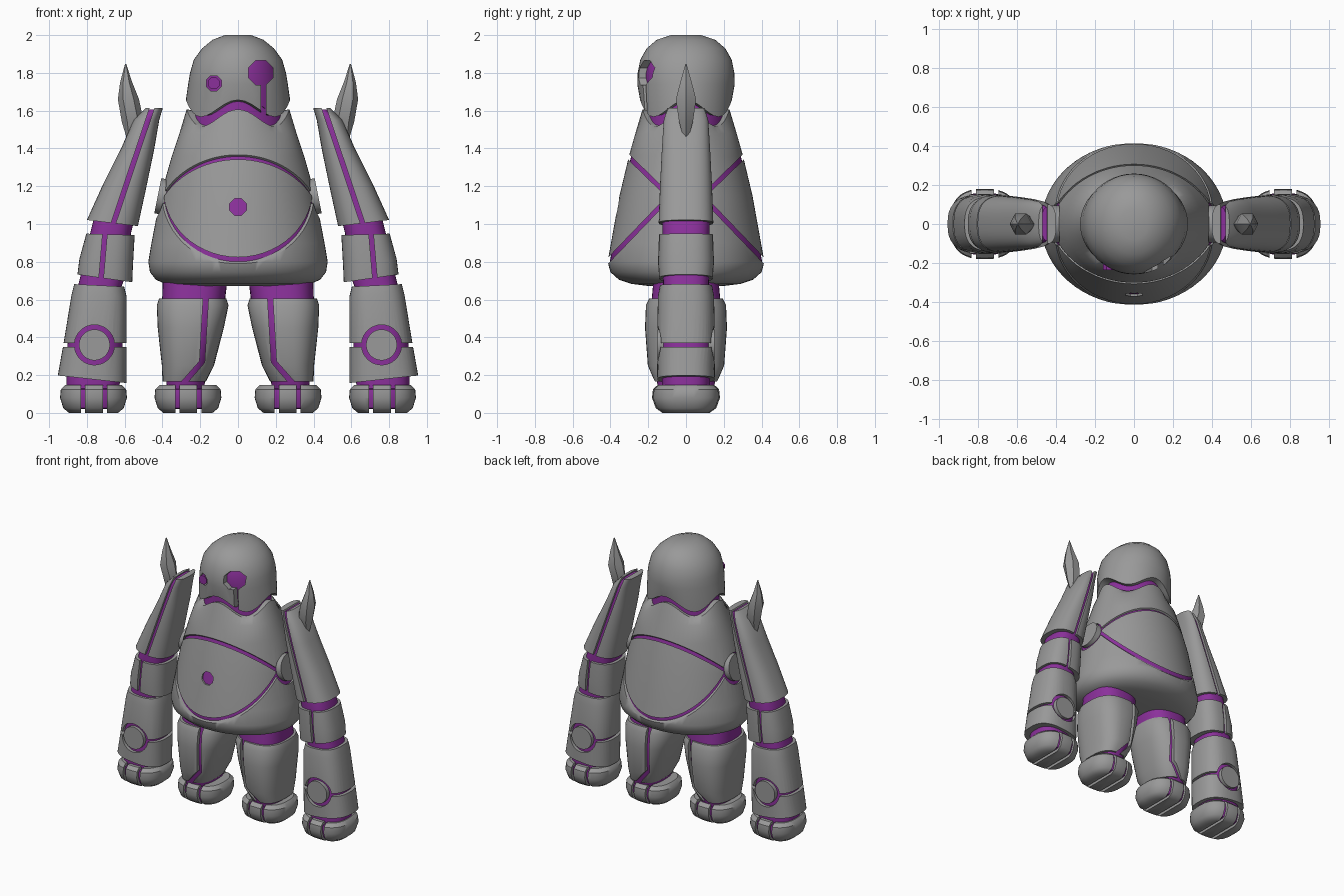
import bpy, bmesh, math
from mathutils import Matrix, Vector

cube = bpy.data.objects.get("Cube")
if cube:
    bpy.data.objects.remove(cube, do_unlink=True)


def material(name, rgb):
    m = bpy.data.materials.new(name)
    m.use_nodes = True
    m.diffuse_color = (*rgb, 1)
    m.node_tree.nodes["Principled BSDF"].inputs["Base Color"].default_value = (*rgb, 1)
    return m


GREY = material("stone grey", (0.32, 0.32, 0.32))
PURPLE = material("glow purple", (0.26, 0.03, 0.33))


def finish(name, bm, mat):
    bmesh.ops.recalc_face_normals(bm, faces=bm.faces)
    me = bpy.data.meshes.new(name)
    bm.to_mesh(me)
    bm.free()
    if mat:
        me.materials.append(mat)
    ob = bpy.data.objects.new(name, me)
    bpy.context.collection.objects.link(ob)
    ob.hide_render = mat is None
    return ob


def loft(name, rings, mat, n=40, power=2.0, wave=None):
    """Skin rings of (centre x, z, radius x, radius y, slope); wave lifts one ring in four lobes."""
    bm = bmesh.new()
    loops = []
    for i, (cx, z, rx, ry, *slope) in enumerate(rings):
        loop = []
        for k in range(n):
            a = math.tau * k / n
            c, s = math.cos(a), math.sin(a)
            x = rx * math.copysign(abs(c) ** (2 / power), c)
            y = ry * math.copysign(abs(s) ** (2 / power), s)
            dz = slope[0] * x if slope else 0
            if i == wave:
                dz += 0.045 * math.cos(4 * a)
            loop.append(bm.verts.new((cx + x, y, z + dz)))
        loops.append(loop)
    for lo, hi in zip(loops, loops[1:]):
        for k in range(n):
            j = (k + 1) % n
            bm.faces.new((lo[k], lo[j], hi[j], hi[k]))
    for loop, ring in ((loops[0], rings[0]), (loops[-1], rings[-1])):
        mid = bm.verts.new((ring[0], 0, ring[1]))
        for k in range(n):
            bm.faces.new((loop[k], loop[(k + 1) % n], mid))
    return finish(name, bm, mat)


def shrink(rings, d):
    out = [[r[0], r[1], r[2] - d, r[3] - d, *r[4:]] for r in rings]
    out[0][1] += d
    out[-1][1] -= d
    return out


def drum(name, centre, axis, r, depth, mat=None, n=32):
    bm = bmesh.new()
    rot = Vector(axis).to_track_quat('Z', 'Y').to_matrix().to_4x4()
    m = Matrix.Translation(centre) @ rot @ Matrix.Rotation(math.pi / n, 4, 'Z')
    bmesh.ops.create_cone(bm, cap_ends=True, segments=n, radius1=r, radius2=r, depth=depth, matrix=m)
    return finish(name, bm, mat)


def prism(outline, side=False):
    """Cutter: an xz outline pushed along y, or a yz outline pushed along x."""
    bm = bmesh.new()
    ends = [[bm.verts.new((d, u, v) if side else (u, d, v)) for u, v in outline]
            for d in (-0.75, 0.75)]
    for end in ends:
        bm.faces.new(end)
    for k in range(len(outline)):
        bm.faces.new((ends[0][k - 1], ends[0][k], ends[1][k], ends[1][k - 1]))
    return finish("groove_cutter", bm, None)


def groove(*path, t=0.022, side=False):
    pts = [Vector(p) for p in path]
    left, right = [], []
    for i, p in enumerate(pts):
        d = (pts[min(i + 1, len(pts) - 1)] - pts[max(i - 1, 0)]).normalized()
        off = Vector((-d.y, d.x)) * t / 2
        left.append(p + off)
        right.append(p - off)
    return prism(left + right[::-1], side)


def carve(ob, cutters):
    bpy.context.view_layer.objects.active = ob
    for c in cutters:
        mod = ob.modifiers.new("Cut", 'BOOLEAN')
        mod.operation, mod.solver, mod.object = 'DIFFERENCE', 'EXACT', c
        bpy.ops.object.modifier_apply(modifier=mod.name)
        bpy.data.objects.remove(c, do_unlink=True)
    return ob


def both_sides(*obs):
    for ob in obs:
        bpy.context.view_layer.objects.active = ob
        mod = ob.modifiers.new("Mirror", 'MIRROR')
        mod.use_mirror_merge = False
        bpy.ops.object.modifier_apply(modifier=mod.name)


# Torso: barrel shell split into front and back belly plates
torso = [(0, 0.672, 0.3, 0.2), (0, 0.683, 0.385, 0.29), (0, 0.705, 0.435, 0.355),
         (0, 0.745, 0.466, 0.4), (0, 0.8, 0.475, 0.415), (0, 0.9, 0.458, 0.397),
         (0, 1.15, 0.41, 0.352), (0, 1.36, 0.35, 0.302), (0, 1.48, 0.31, 0.268),
         (0, 1.562, 0.272, 0.23)]
cuts = [drum("navel_cutter", (0, -0.45, 1.09), (0, 1, 0), 0.048, 0.4, n=8)]
for s in (-1, 1):
    cuts.append(groove((s * 0.08, 1.138), (s * 0.6, 1.642), side=True))
    cuts.append(groove((s * 0.08, 1.152), (s * 0.6, 0.611), side=True))
    cuts.append(drum("hip_cutter", (s * 0.45, 0, 1.145), (s, 0, 0.2), 0.11, 0.2))
carve(loft("torso_armour", torso, GREY, n=64, wave=9), cuts)
loft("torso_core", shrink(torso, 0.012), PURPLE, n=64, wave=9)
both_sides(drum("side_pad", (0.4, 0, 1.145), (1, 0, 0.2), 0.095, 0.05, GREY))
loft("neck", [(0, 1.4, 0.25, 0.21), (0, 1.56, 0.24, 0.205), (0, 1.72, 0.2, 0.2)], PURPLE)

# Head: domed helmet with one large eye, a tear slot and one small eye
head = [(0, 1.612, 0.276, 0.243), (0, 1.74, 0.264, 0.258), (0, 1.8, 0.254, 0.256),
        (0, 1.87, 0.234, 0.242), (0, 1.93, 0.19, 0.208), (0, 1.975, 0.135, 0.155),
        (0, 2.0, 0.07, 0.08)]
bm = bmesh.new()
bmesh.ops.create_cube(bm, size=1, matrix=Matrix.Translation((0.135, -0.3, 1.65))
                      @ Matrix.Diagonal((0.026, 0.4, 0.24, 1)))
carve(loft("helmet", head, GREY, n=48, wave=0),
      [drum("eye_cutter", (0.12, -0.3, 1.8), (0, 1, 0), 0.07, 0.4, n=8),
       finish("tear_cutter", bm, None),
       drum("small_eye_cutter", (-0.128, -0.3, 1.745), (0, 1, 0), 0.043, 0.4, n=8)])
loft("head_core", shrink(head, 0.038), PURPLE, n=48, wave=0)
drum("small_eye", (-0.128, -0.2, 1.745), (0, 1, 0), 0.034, 0.07, PURPLE, n=8)

# Legs: each shell is split by one cranked groove
shin = carve(loft("leg_armour", [(0.285, 0.165, 0.115, 0.165), (0.265, 0.25, 0.138, 0.202),
                                 (0.25, 0.45, 0.175, 0.217), (0.24, 0.57, 0.19, 0.212),
                                 (0.24, 0.605, 0.178, 0.195)], GREY, power=2.6),
             [groove((0.165, 0.7), (0.19, 0.27), (0.33, 0.11), t=0.028)])
leg_core = loft("leg_core", [(0.28, 0.1, 0.1, 0.14), (0.275, 0.2, 0.102, 0.162),
                             (0.265, 0.25, 0.113, 0.178), (0.25, 0.45, 0.15, 0.193),
                             (0.238, 0.56, 0.165, 0.185), (0.225, 0.73, 0.172, 0.17)],
                PURPLE, power=2.6)
both_sides(shin, leg_core)

# Feet and hands: rounded blocks with slots between the digits
for name, cx in (("foot", 0.265), ("hand", 0.765)):
    block = [(cx, 0, 0.13, 0.125), (cx, 0.025, 0.16, 0.16), (cx, 0.08, 0.177, 0.18),
             (cx, 0.125, 0.173, 0.175), (cx, 0.148, 0.15, 0.15)]
    slots = [groove((cx + o, -0.1), (cx + o, 0.25)) for o in (-0.06, 0.055)]
    both_sides(carve(loft(name, block, GREY, power=2.6), slots),
               loft(name + "_core", shrink(block, 0.02), PURPLE, power=2.6))

# Arms: three armour segments over one continuous core
upper = carve(loft("upper_arm", [(0.665, 1.005, 0.135, 0.145, 0.12), (0.6, 1.2, 0.113, 0.138, 0.12),
                                 (0.53, 1.4, 0.086, 0.128, 0.08), (0.485, 1.55, 0.068, 0.118),
                                 (0.443, 1.615, 0.045, 0.1)], GREY, power=2.6),
              [groove((0.678, 0.95), (0.44, 1.66), t=0.024)])
elbow = carve(loft("elbow_guard", [(0.705, 0.712, 0.145, 0.142, 0.14), (0.698, 0.8, 0.142, 0.148, 0.1),
                                   (0.675, 0.945, 0.128, 0.143, 0.03)], GREY, power=2.6),
              [groove((0.73, 0.65), (0.7, 1.0), t=0.024)])

# Forearm: a round disc set in a ring, with a seam running out to each side
ring = []
for turn in (0, math.pi):
    ring.append((0.76 + 0.4 * math.cos(turn), 0.36 - 0.011 * math.cos(turn)))
    ring.append((0.76 + 0.4 * math.cos(turn), 0.36 + 0.011 * math.cos(turn)))
    for k in range(17):
        a = turn + 0.104 + (math.pi - 0.208) * k / 16
        ring.append((0.76 + 0.106 * math.cos(a), 0.36 + 0.106 * math.sin(a)))
forearm = carve(loft("forearm", [(0.772, 0.178, 0.182, 0.152, 0.11), (0.757, 0.36, 0.168, 0.155),
                                 (0.735, 0.62, 0.146, 0.148, 0.05), (0.735, 0.675, 0.132, 0.138, 0.05)],
                     GREY, power=2.6), [prism(ring)])
disc = drum("forearm_disc", (0.76, 0, 0.36), (0, 1, 0), 0.082, 0.304, GREY)
arm_core = loft("arm_core", [(0.77, 0.1, 0.14, 0.125), (0.757, 0.36, 0.146, 0.134),
                             (0.735, 0.66, 0.115, 0.12), (0.71, 0.74, 0.12, 0.122),
                             (0.675, 0.95, 0.108, 0.124), (0.655, 1.03, 0.108, 0.124),
                             (0.53, 1.4, 0.066, 0.11), (0.485, 1.55, 0.048, 0.1),
                             (0.443, 1.605, 0.03, 0.085)], PURPLE, power=2.6)

# Shoulder horns
horn = loft("shoulder_horn", [(0.565, 1.44, 0.02, 0.01), (0.557, 1.54, 0.058, 0.042),
                              (0.58, 1.66, 0.056, 0.062), (0.592, 1.75, 0.032, 0.035),
                              (0.595, 1.848, 0.003, 0.003)], GREY, n=6)
both_sides(upper, elbow, forearm, disc, arm_core, horn)

# Smooth shading with crisp plate edges
bpy.ops.object.select_all(action='DESELECT')
for ob in bpy.context.scene.objects:
    if ob.type == 'MESH':
        ob.select_set(True)
        bpy.context.view_layer.objects.active = ob
bpy.ops.object.shade_smooth_by_angle(angle=math.radians(40))
